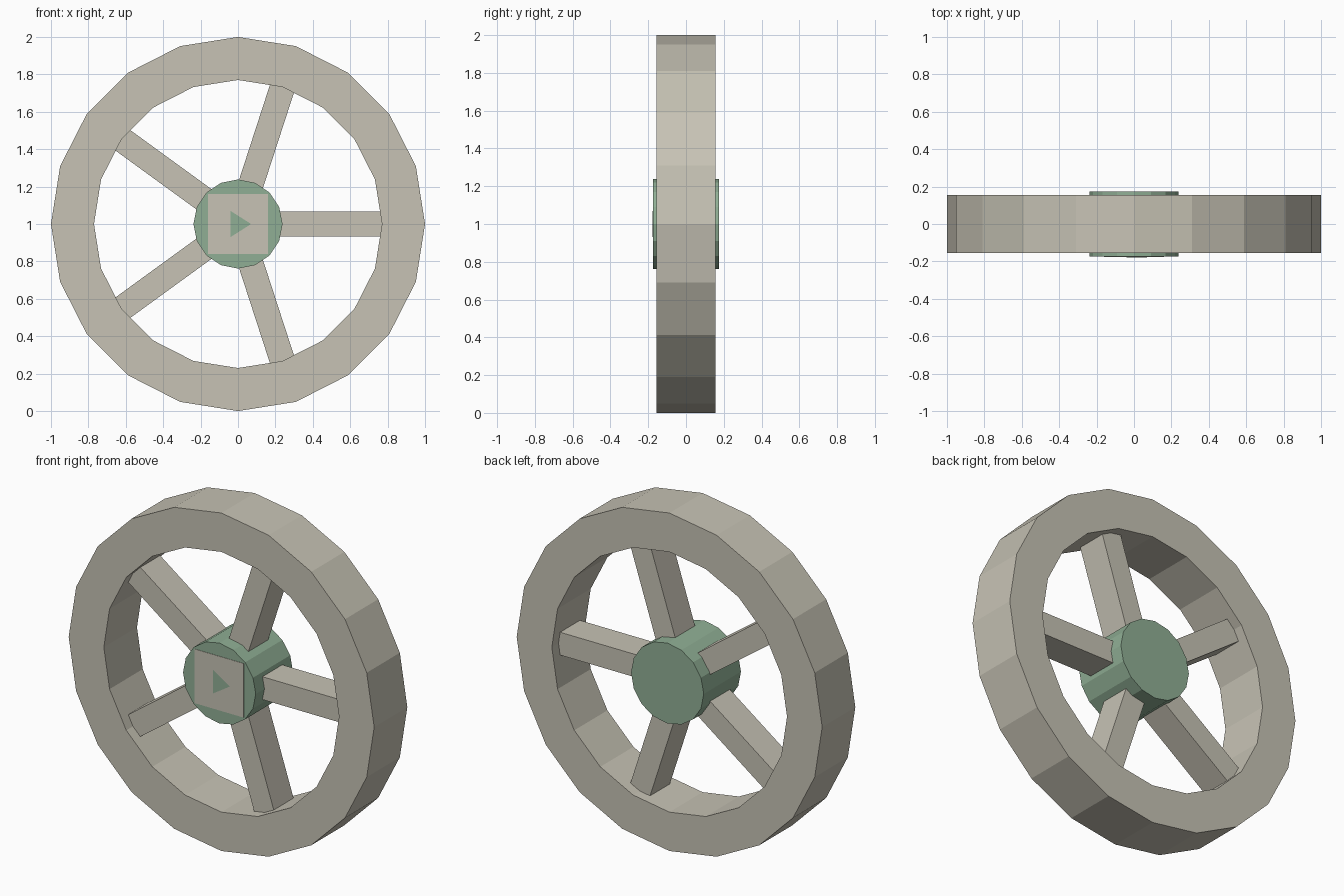
import bpy, bmesh
from math import cos, sin, tau
from mathutils import Matrix, Vector

if "Cube" in bpy.data.objects:
    bpy.data.objects.remove(bpy.data.objects["Cube"], do_unlink=True)

CENTRE = Vector((0, 0, 1))
RIM_SIDES, HUB_SIDES, SPOKES = 20, 16, 5
RIM_OUTER, RIM_INNER, RIM_HALF = 1.0, 0.77, 0.155
HUB_RADIUS, HUB_HALF = 0.238, 0.174


def material(name, rgb):
    mat = bpy.data.materials.new(name)
    mat.use_nodes = True
    mat.diffuse_color = (*rgb, 1)
    mat.node_tree.nodes["Principled BSDF"].inputs["Base Color"].default_value = (*rgb, 1)
    return mat


stone = material("warm_grey", (0.57, 0.545, 0.46))
green = material("sage_green", (0.28, 0.43, 0.30))


def finish(name, bm, mat):
    bmesh.ops.recalc_face_normals(bm, faces=bm.faces)
    mesh = bpy.data.meshes.new(name)
    bm.to_mesh(mesh)
    bm.free()
    mesh.materials.append(mat)
    obj = bpy.data.objects.new(name, mesh)
    obj.location = CENTRE
    bpy.context.collection.objects.link(obj)
    return obj


def polygon(radius, sides):
    return [(radius * sin(tau * i / sides), radius * cos(tau * i / sides))
            for i in range(sides)]


def prism(name, outline, front, back, mat):
    """Extrude an (x, z) outline along y."""
    bm = bmesh.new()
    face = bm.faces.new([bm.verts.new((x, front, z)) for x, z in outline])
    grown = bmesh.ops.extrude_face_region(bm, geom=[face], use_keep_orig=True)
    moved = [v for v in grown["geom"] if isinstance(v, bmesh.types.BMVert)]
    bmesh.ops.translate(bm, verts=moved, vec=(0, back - front, 0))
    return finish(name, bm, mat)


# Rim: rectangular section swept round the axle
bm = bmesh.new()
loops = [[bm.verts.new((x, y, z)) for x, z in polygon(r, RIM_SIDES)]
         for r, y in ((RIM_OUTER, -RIM_HALF), (RIM_OUTER, RIM_HALF),
                      (RIM_INNER, RIM_HALF), (RIM_INNER, -RIM_HALF))]
for k in range(4):
    a, b = loops[k], loops[(k + 1) % 4]
    for i in range(RIM_SIDES):
        j = (i + 1) % RIM_SIDES
        bm.faces.new((a[i], a[j], b[j], b[i]))
finish("rim", bm, stone)

# Hub
prism("hub", polygon(HUB_RADIUS, HUB_SIDES), -HUB_HALF, HUB_HALF, green)

# Spokes: bars running from inside the hub into the rim
for n in range(SPOKES):
    bm = bmesh.new()
    bmesh.ops.create_cube(bm, size=1, matrix=Matrix.Translation((0.48, 0, 0))
                          @ Matrix.Diagonal((0.64, 0.185, 0.135, 1)))
    bmesh.ops.rotate(bm, verts=bm.verts, matrix=Matrix.Rotation(tau * n / SPOKES, 3, "Y"))
    finish(f"spoke_{n + 1}", bm, stone)

# Painted square and pointer on the front of the hub
h = 0.16
prism("hub_panel", [(-h, -h), (h, -h), (h, h), (-h, h)], -HUB_HALF - 0.002, -HUB_HALF, stone)
prism("hub_pointer", [(-0.04, -0.07), (0.07, 0), (-0.04, 0.07)],
      -HUB_HALF - 0.004, -HUB_HALF, green)
